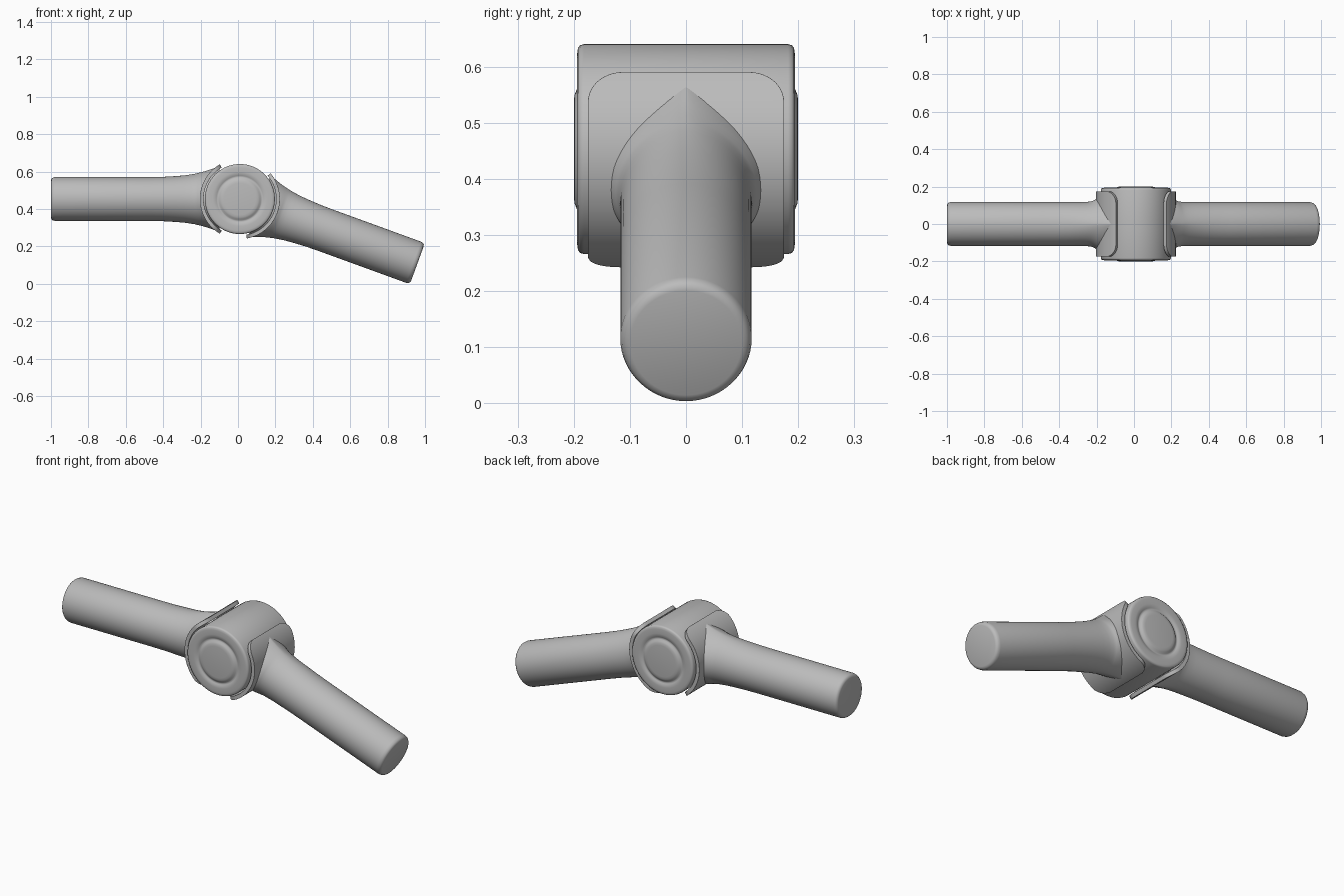
import bpy, bmesh, math
from mathutils import Matrix

if "Cube" in bpy.data.objects:
    bpy.data.objects.remove(bpy.data.objects["Cube"])

HUB = (0.01, 0.0, 0.453)
grey = bpy.data.materials.new("mid_grey")
grey.diffuse_color = (0.5, 0.5, 0.5, 1)
grey.use_nodes = True
grey.node_tree.nodes["Principled BSDF"].inputs["Base Color"].default_value = grey.diffuse_color


def finish(name, bm, tilt=0.0, angle=35):
    """Turn a bmesh around the hub axis, place it and shade it."""
    bmesh.ops.recalc_face_normals(bm, faces=bm.faces)
    bm.transform(Matrix.Translation(HUB) @ Matrix.Rotation(tilt, 4, 'Y'))
    me = bpy.data.meshes.new(name)
    bm.to_mesh(me)
    bm.free()
    me.materials.append(grey)
    ob = bpy.data.objects.new(name, me)
    bpy.context.collection.objects.link(ob)
    bpy.ops.object.select_all(action='DESELECT')
    ob.select_set(True)
    bpy.context.view_layer.objects.active = ob
    bpy.ops.object.shade_smooth_by_angle(angle=math.radians(angle))
    return ob


def loft(bm, rings):
    """Skin closed rings and cap both ends."""
    loops = [[bm.verts.new(p) for p in r] for r in rings]
    n = len(loops[0])
    for a, b in zip(loops, loops[1:]):
        for i in range(n):
            j = (i + 1) % n
            bm.faces.new((a[i], a[j], b[j], b[i]))
    bm.faces.new(loops[0])
    bm.faces.new(loops[-1])


# Hub: turned pivot drum with a raised button on each side
half = [(0.085, 0.2), (0.097, 0.1985), (0.106, 0.195), (0.113, 0.189),
        (0.119, 0.187), (0.125, 0.189), (0.132, 0.193), (0.145, 0.194),
        (0.17, 0.194), (0.18, 0.1925), (0.185, 0.189), (0.187, 0.182)]
profile = half + [(r, -y) for r, y in reversed(half)]
bm = bmesh.new()
N = 96
loft(bm, [[(r * math.cos(2 * math.pi * i / N), y, r * math.sin(2 * math.pi * i / N))
           for i in range(N)] for r, y in profile])
finish("pivot_hub", bm, angle=50)

# Arm stations: distance from hub, half height, half width, pointedness
stations = [(1.01, 0.099, 0.099, 1), (1.007, 0.108, 0.108, 1),
            (1.0, 0.114, 0.114, 1), (0.988, 0.117, 0.117, 1),
            (0.5, 0.117, 0.117, 1), (0.42, 0.118, 0.117, 1),
            (0.35, 0.122, 0.117, 1.03), (0.3, 0.126, 0.117, 1.08),
            (0.265, 0.131, 0.118, 1.13), (0.24, 0.135, 0.121, 1.2),
            (0.225, 0.139, 0.126, 1.27), (0.21, 0.142, 0.136, 1.33),
            (0.185, 0.149, 0.142, 1.4), (0.16, 0.157, 0.145, 1.5),
            (0.13, 0.168, 0.145, 1.6), (0.11, 0.174, 0.14, 1.6)]


def arm(name, tilt):
    bm = bmesh.new()
    rings = []
    for d, h, w, k in stations:
        ring = []
        for i in range(64):
            a = 2 * math.pi * i / 64
            c = math.cos(a)
            ring.append((d, w * math.copysign(abs(c) ** k, c), h * math.sin(a)))
        rings.append(ring)
    loft(bm, rings)
    finish(name, bm, tilt, 40)


def saddle(name, tilt):
    """Curved plate with rounded corners hugging the hub."""
    bm = bmesh.new()
    R, span, wide, corner = 0.214, math.radians(60), 0.175, 0.065
    rows, cols, grid = 48, 12, []
    for i in range(rows + 1):
        t = -span * math.cos(math.pi * i / rows)
        left = max(0, corner - R * (span - abs(t)))
        w = wide - corner + math.sqrt(max(0, corner ** 2 - left ** 2))
        grid.append([bm.verts.new((R * math.cos(t), w * (2 * j / cols - 1),
                                   R * math.sin(t))) for j in range(cols + 1)])
    for a, b in zip(grid, grid[1:]):
        for j in range(cols):
            bm.faces.new((a[j], a[j + 1], b[j + 1], b[j]))
    # Thicken inward with a second shell
    inner = bmesh.ops.duplicate(bm, geom=bm.verts[:] + bm.edges[:] + bm.faces[:])["geom"]
    for v in inner:
        if isinstance(v, bmesh.types.BMVert):
            v.co.x *= 0.194 / R
            v.co.z *= 0.194 / R
    bmesh.ops.bridge_loops(bm, edges=[e for e in bm.edges if e.is_boundary])
    ob = finish(name, bm, tilt, 35)
    bev = ob.modifiers.new("soft_rim", 'BEVEL')
    bev.width, bev.segments, bev.limit_method = 0.004, 2, 'ANGLE'
    bev.angle_limit = math.radians(50)


# Level arm on the left, arm dropping twenty degrees on the right
for side, tilt in (("left", math.pi), ("right", math.radians(20))):
    arm(side + "_arm", tilt)
    saddle(side + "_saddle", tilt)
